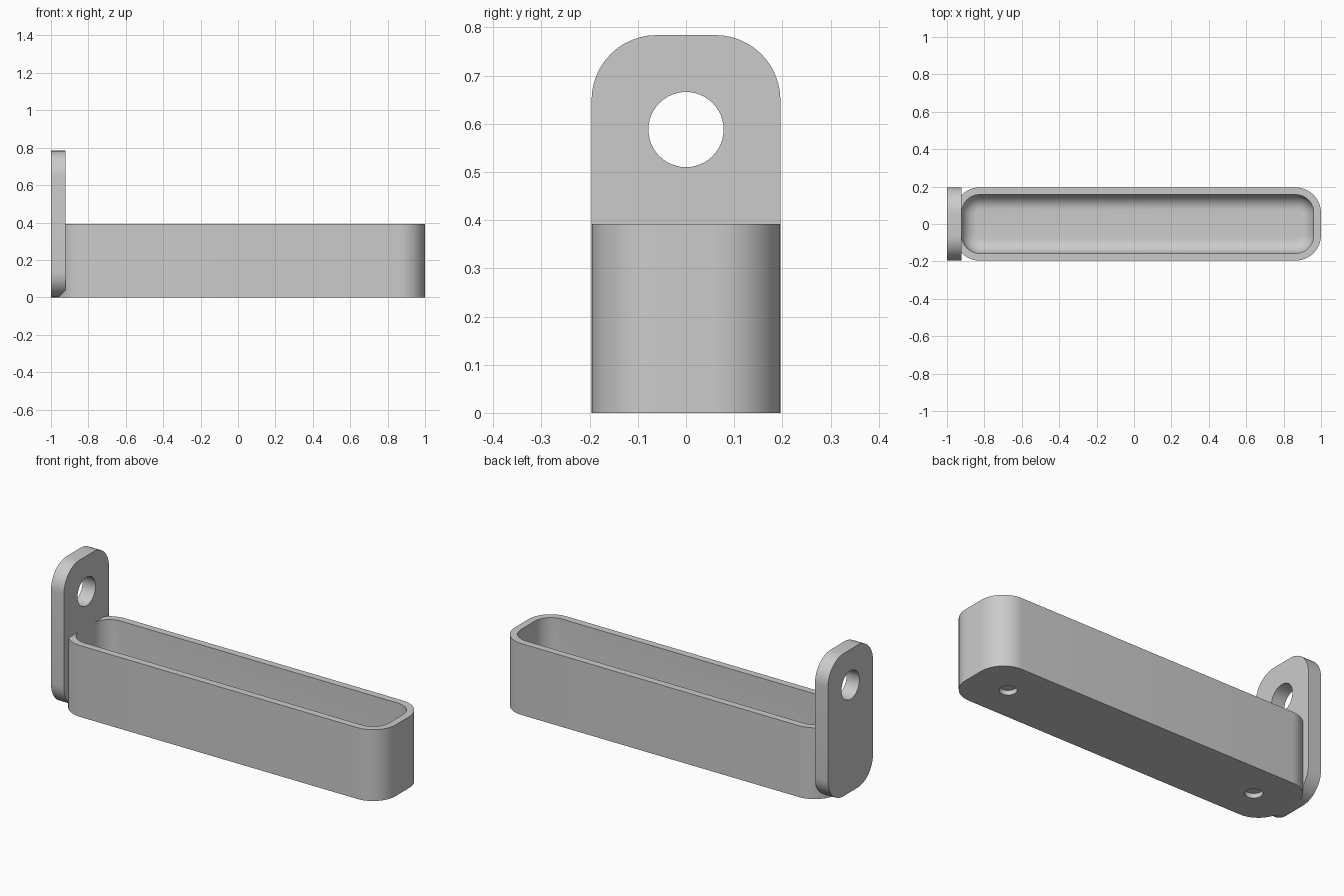
import bpy, bmesh, math
from mathutils import Vector

if "Cube" in bpy.data.objects:
    bpy.data.objects.remove(bpy.data.objects["Cube"])

grey = bpy.data.materials.new("light grey")
grey.diffuse_color = (0.6, 0.6, 0.6, 1)
grey.use_nodes = True
grey.node_tree.nodes["Principled BSDF"].inputs["Base Color"].default_value = grey.diffuse_color


def rounded_rect(cx, cy, hx, hy, r, seg=12):
    """Counter-clockwise rounded rectangle outline as 2D points."""
    pts = []
    for i, (sx, sy) in enumerate([(1, 1), (-1, 1), (-1, -1), (1, -1)]):
        for k in range(seg + 1):
            a = math.pi / 2 * (i + k / seg)
            pts.append((cx + sx * (hx - r) + r * math.cos(a),
                        cy + sy * (hy - r) + r * math.sin(a)))
    return pts


def loft(name, rings, closed=False):
    """Skin successive rings; cap the ends, or join last ring to first."""
    bm = bmesh.new()
    loops = [[bm.verts.new(p) for p in ring] for ring in rings]
    n = len(loops[0])
    pairs = list(zip(loops, loops[1:]))
    if closed:
        pairs.append((loops[-1], loops[0]))
    else:
        bm.faces.new(loops[0][::-1])
        bm.faces.new(loops[-1])
    for a, b in pairs:
        for i in range(n):
            j = (i + 1) % n
            bm.faces.new((a[i], a[j], b[j], b[i]))
    bmesh.ops.recalc_face_normals(bm, faces=bm.faces)
    mesh = bpy.data.meshes.new(name)
    bm.to_mesh(mesh)
    bm.free()
    mesh.materials.append(grey)
    ob = bpy.data.objects.new(name, mesh)
    bpy.context.collection.objects.link(ob)
    return ob


def cut(target, name, radius, depth, location, axis='Z'):
    """Subtract a hidden cylinder from the target."""
    rot = (0, math.pi / 2, 0) if axis == 'X' else (0, 0, 0)
    bpy.ops.mesh.primitive_cylinder_add(vertices=48, radius=radius, depth=depth,
                                        location=location, rotation=rot)
    cutter = bpy.context.object
    cutter.name = name
    cutter.data.materials.append(grey)
    cutter.hide_render = True
    cutter.hide_set(True)
    mod = target.modifiers.new(name, 'BOOLEAN')
    mod.operation = 'DIFFERENCE'
    mod.solver = 'EXACT'
    mod.object = cutter


def smooth(ob):
    bpy.ops.object.select_all(action='DESELECT')
    ob.select_set(True)
    bpy.context.view_layer.objects.active = ob
    bpy.ops.object.shade_smooth_by_angle(angle=math.radians(30))


# Tray: outer wall, rim, inner wall, then a filleted floor
CX, HX, HY, R, H, WALL, FILLET = 0.0195, 0.9805, 0.196, 0.137, 0.392, 0.039, 0.08


def tray_ring(inset, z):
    return [(x, y, z) for x, y in
            rounded_rect(CX, 0, HX - inset, HY - inset, R - inset)]


rings = [tray_ring(0, 0), tray_ring(0, H), tray_ring(WALL, H)]
for k in range(11):
    a = math.pi / 2 * k / 10
    rings.append(tray_ring(WALL + FILLET * (1 - math.cos(a)),
                           WALL + FILLET * (1 - math.sin(a))))
tray = loft("tray", rings)
smooth(tray)

# Shallow round recesses under the tray
for side, x in (("left", -0.745), ("right", 0.784)):
    cut(tray, side + "_recess_cutter", 0.044, 0.05, (x, 0, 0))

# Mounting plate with rounded corners and a hanging hole
outline = rounded_rect(0, 0.392, 0.196, 0.392, 0.135)
plate = loft("mounting_plate", [[(x, y, z) for y, z in outline] for x in (-1, -0.9212)])
smooth(plate)
cut(plate, "hanging_hole_cutter", 0.078, 0.3, (-0.96, 0, 0.588), 'X')
